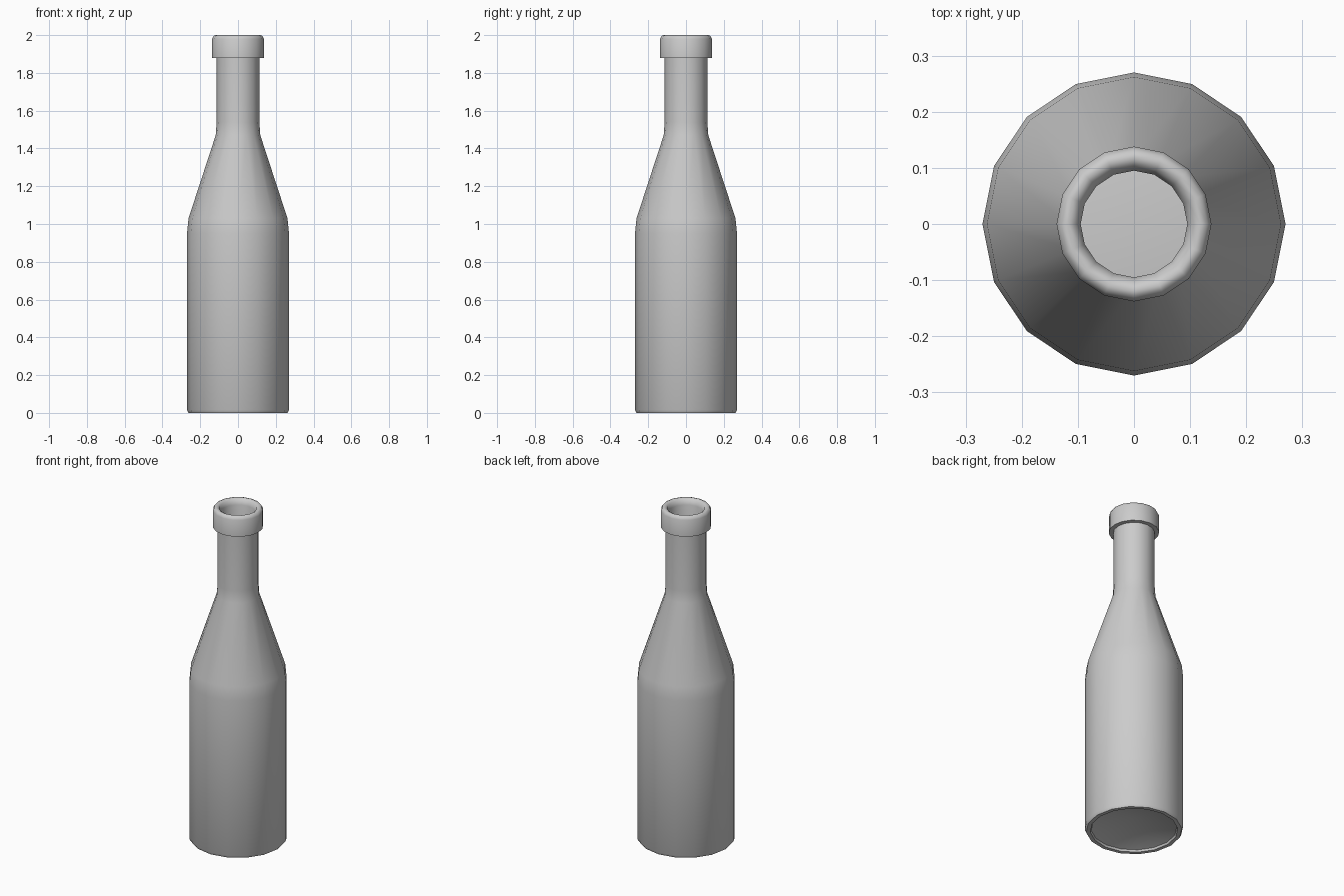
import bpy, bmesh, math

cube = bpy.data.objects.get("Cube")
if cube:
    bpy.data.objects.remove(cube, do_unlink=True)

SIDES = 16

glass = bpy.data.materials.new("light_grey")
glass.use_nodes = True
colour = (0.6, 0.6, 0.6, 1)
glass.diffuse_color = colour
glass.node_tree.nodes["Principled BSDF"].inputs["Base Color"].default_value = colour


def lathe(name, profile, sharp_angle):
    """Spin a (radius, height) profile about z; radius 0 closes at a pole."""
    bm = bmesh.new()
    verts = [bm.verts.new((r, 0, z)) for r, z in profile]
    edges = [bm.edges.new(pair) for pair in zip(verts, verts[1:])]
    bmesh.ops.spin(bm, geom=verts + edges, cent=(0, 0, 0), axis=(0, 0, 1),
                   angle=math.tau, steps=SIDES, use_duplicate=False)
    bmesh.ops.remove_doubles(bm, verts=bm.verts, dist=0.0005)
    bmesh.ops.recalc_face_normals(bm, faces=bm.faces)
    mesh = bpy.data.meshes.new(name)
    bm.to_mesh(mesh)
    bm.free()
    mesh.materials.append(glass)
    obj = bpy.data.objects.new(name, mesh)
    bpy.context.collection.objects.link(obj)
    bpy.ops.object.select_all(action='DESELECT')
    obj.select_set(True)
    bpy.context.view_layer.objects.active = obj
    bpy.ops.object.shade_smooth_by_angle(angle=math.radians(sharp_angle))


# Hollow bottle: hollowed base, foot, body, shoulder, neck, lip, inner wall
base = [(0, 0.08), (0.235, 0.012), (0.24, 0), (0.262, 0), (0.27, 0.015)]
body = [(0.27, 0.95), (0.262, 1.03)]
neck = [(0.118, 1.47), (0.113, 1.54), (0.113, 1.88)]
lip = [(0.138, 1.88), (0.138, 1.98), (0.13, 1.996), (0.118, 2.0),
       (0.104, 1.992), (0.095, 1.965)]
inside = [(0.095, 1.53), (0.1, 1.47), (0.245, 1.03), (0.25, 0.95),
          (0.25, 0.05), (0, 0.1)]
lathe("bottle", base + body + neck + lip + inside, 50)
